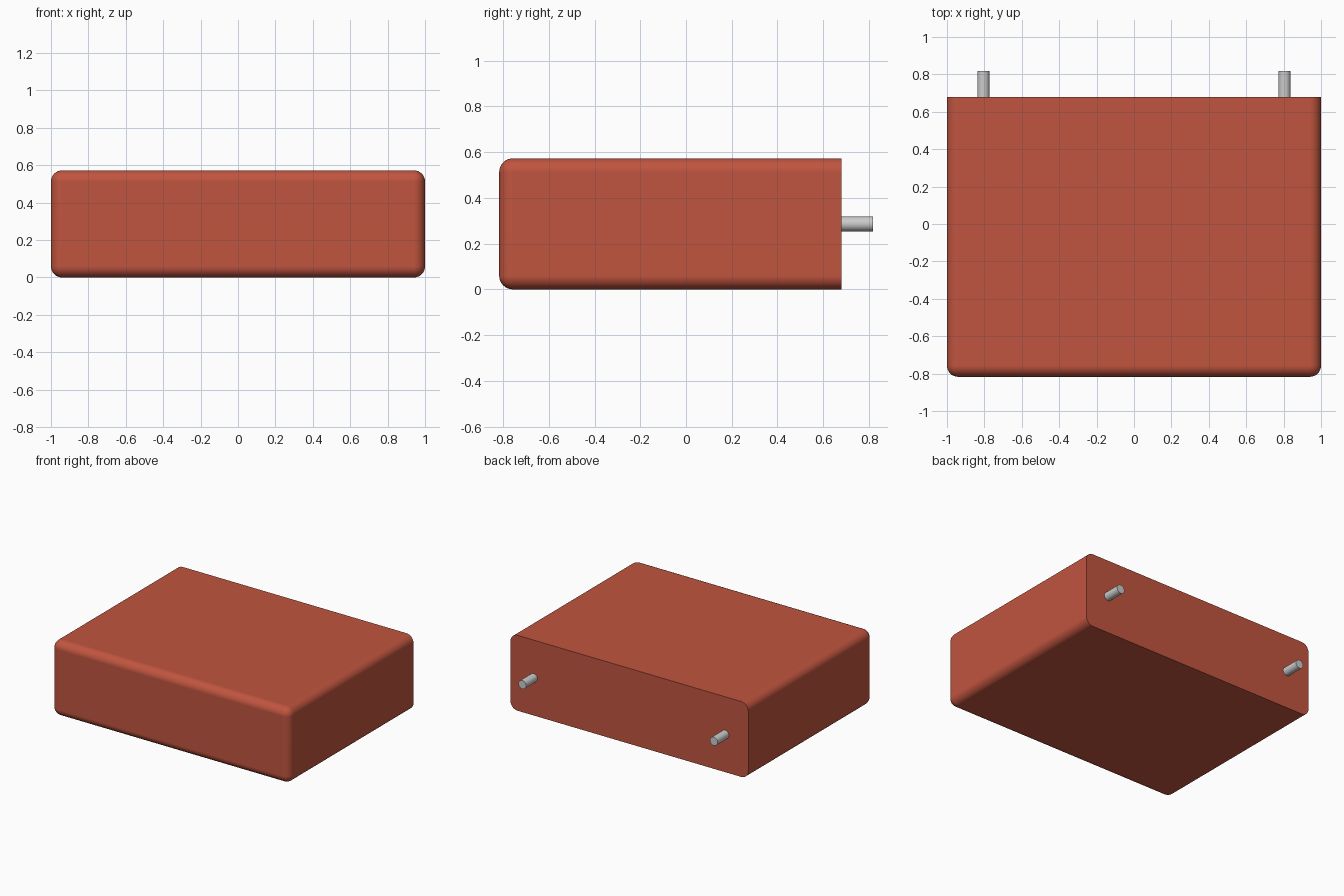
import bpy, bmesh, math

if "Cube" in bpy.data.objects:
    bpy.data.objects.remove(bpy.data.objects["Cube"])

BACK, FRONT, HEIGHT, ROUND = 0.68, -0.817, 0.573, 0.06
PIN_X, PIN_R, PIN_END = 0.805, 0.0325, 0.817


def smooth(obj):
    bpy.ops.object.select_all(action='DESELECT')
    obj.select_set(True)
    bpy.context.view_layer.objects.active = obj
    bpy.ops.object.shade_smooth_by_angle(angle=math.radians(35))


# Body: box rounded on every edge except those around the flat back face
bm = bmesh.new()
bmesh.ops.create_cube(bm, size=1)
for v in bm.verts:
    v.co = (v.co.x * 2,
            BACK if v.co.y > 0 else FRONT,
            HEIGHT if v.co.z > 0 else 0)
edges = [e for e in bm.edges if not all(v.co.y > BACK - 0.01 for v in e.verts)]
bmesh.ops.bevel(bm, geom=edges, offset=ROUND, offset_type='OFFSET',
                segments=8, profile=0.5, affect='EDGES')
bmesh.ops.recalc_face_normals(bm, faces=bm.faces[:])
mesh = bpy.data.meshes.new("body")
bm.to_mesh(mesh)
bm.free()
body = bpy.data.objects.new("body", mesh)
bpy.context.collection.objects.link(body)
red = bpy.data.materials.new("brick_red")
red.diffuse_color = (0.53, 0.09, 0.05, 1)
red.use_nodes = True
red.node_tree.nodes["Principled BSDF"].inputs["Base Color"].default_value = red.diffuse_color
mesh.materials.append(red)
smooth(body)
weighted = body.modifiers.new("flat_face_normals", 'WEIGHTED_NORMAL')
weighted.keep_sharp = True

# Mounting pins on the back face
for name, side in (("left_pin", -1), ("right_pin", 1)):
    bpy.ops.mesh.primitive_cylinder_add(
        vertices=32, radius=PIN_R, depth=PIN_END - BACK,
        location=(side * PIN_X, (PIN_END + BACK) / 2, HEIGHT / 2),
        rotation=(math.pi / 2, 0, 0))
    pin = bpy.context.object
    pin.name = name
    smooth(pin)
